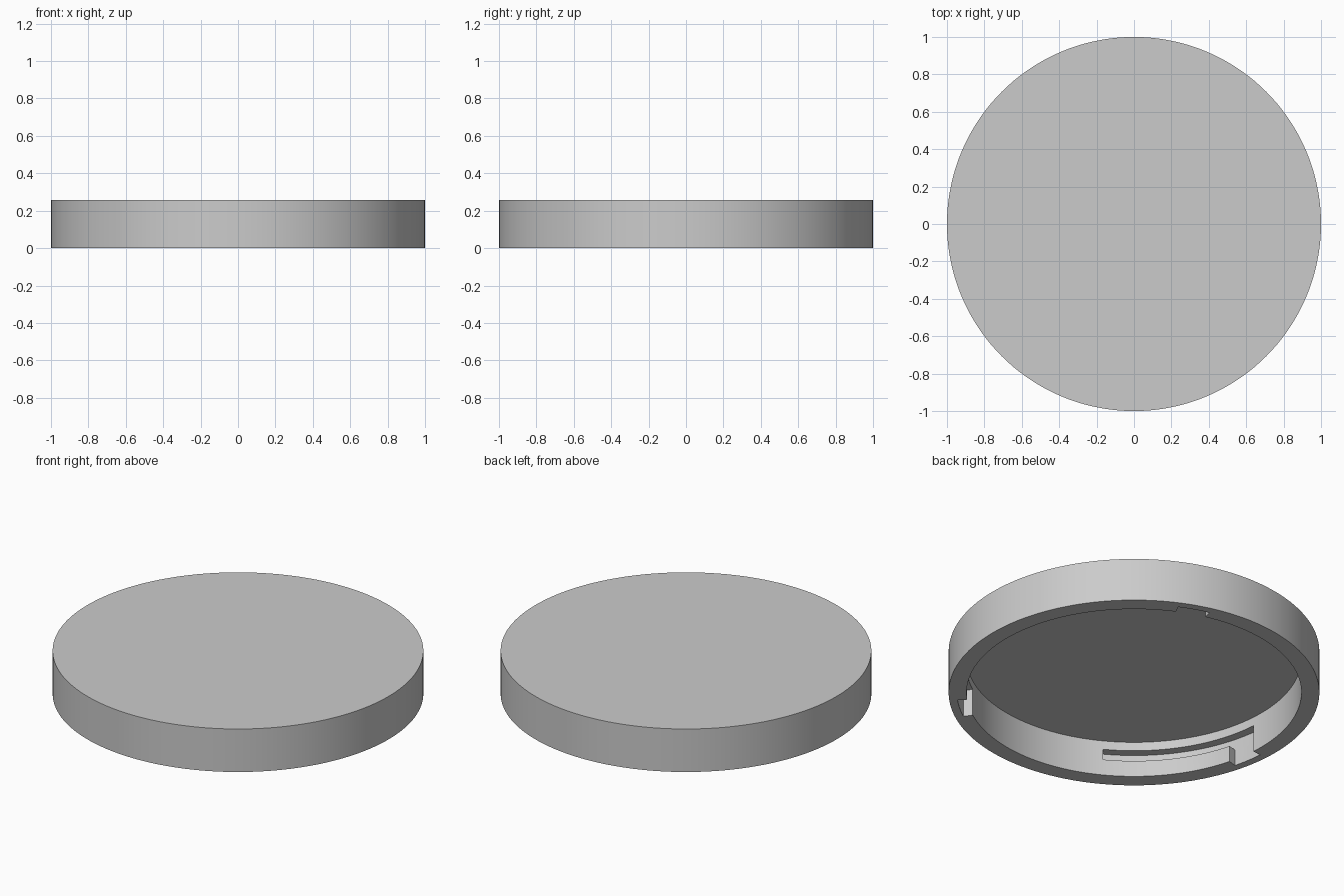
import bpy, bmesh
from math import radians, cos, sin

if "Cube" in bpy.data.objects:
    bpy.data.objects.remove(bpy.data.objects["Cube"], do_unlink=True)

HEIGHT, CEILING = 0.256, 0.212
INNER, GROOVE = 0.903, 0.955      # bore radius, groove depth radius
SLOT_LOW, SLOT_TOP = 0.096, 0.16

grey = bpy.data.materials.new("plain grey")
grey.use_nodes = True
colour = (0.6, 0.6, 0.6, 1)
grey.diffuse_color = colour
grey.node_tree.nodes["Principled BSDF"].inputs["Base Color"].default_value = colour


def cylinder(name, radius, low, high):
    bpy.ops.mesh.primitive_cylinder_add(vertices=144, radius=radius, depth=high - low,
                                        location=(0, 0, (low + high) / 2))
    obj = bpy.context.object
    obj.name = name
    obj.data.materials.append(grey)
    return obj


def arc_block(name, start, end, low, high):
    """Curved block between two angles, reaching from inside the bore to the groove radius."""
    bm = bmesh.new()
    steps = max(4, round((end - start) / 2))
    rings = []
    for i in range(steps + 1):
        a = radians(start + (end - start) * i / steps)
        section = [(0.8, low), (GROOVE, low), (GROOVE, high), (0.8, high)]
        rings.append([bm.verts.new((r * cos(a), r * sin(a), z)) for r, z in section])
    for a, b in zip(rings, rings[1:]):
        for j in range(4):
            k = (j + 1) % 4
            bm.faces.new((a[j], a[k], b[k], b[j]))
    bm.faces.new(rings[0])
    bm.faces.new(rings[-1])
    bmesh.ops.recalc_face_normals(bm, faces=bm.faces)
    mesh = bpy.data.meshes.new(name)
    bm.to_mesh(mesh)
    bm.free()
    mesh.materials.append(grey)
    obj = bpy.data.objects.new(name, mesh)
    bpy.context.collection.objects.link(obj)
    return obj


def cut(target, cutter):
    cutter.hide_render = True
    mod = target.modifiers.new("cut", 'BOOLEAN')
    mod.operation, mod.solver, mod.object = 'DIFFERENCE', 'EXACT', cutter
    bpy.context.view_layer.objects.active = target
    bpy.ops.object.modifier_apply(modifier=mod.name)
    bpy.data.objects.remove(cutter, do_unlink=True)


# Lid: a disc hollowed from below
lid = cylinder("bayonet_lid", 1, 0, HEIGHT)
cut(lid, cylinder("bore", INNER, -0.1, CEILING))

# Three L-shaped locking grooves: an entry at the rim and a sideways slot
for turn in range(3):
    start = 64.5 + 120 * turn
    cut(lid, arc_block("entry", start, start + 10.7, -0.1, SLOT_TOP))
    cut(lid, arc_block("slot", start + 5, start + 56.2, SLOT_LOW, SLOT_TOP))

bpy.ops.object.select_all(action='DESELECT')
lid.select_set(True)
bpy.context.view_layer.objects.active = lid
bpy.ops.object.shade_smooth_by_angle(angle=radians(30))
